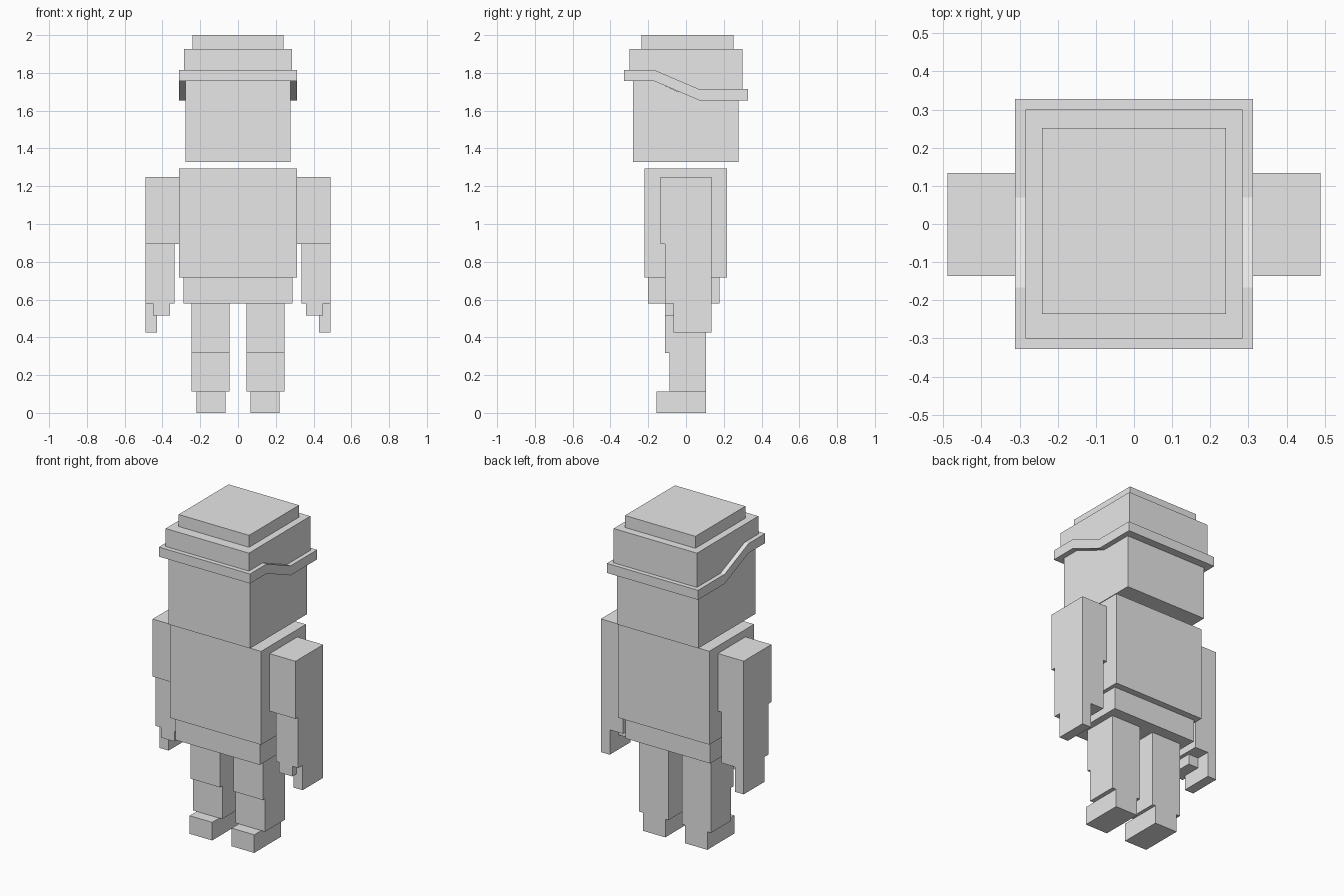
import bpy
import bmesh

if "Cube" in bpy.data.objects:
    bpy.data.objects.remove(bpy.data.objects["Cube"])

grey = bpy.data.materials.new("plain_grey")
grey.diffuse_color = (0.8, 0.8, 0.8, 1.0)
grey.use_nodes = True
grey.node_tree.nodes["Principled BSDF"].inputs["Base Color"].default_value = grey.diffuse_color


def prism(name, x0, x1, profile):
    """Extrude a (y, z) side profile from x0 to x1."""
    bm = bmesh.new()
    face = bm.faces.new([bm.verts.new((x0, y, z)) for y, z in profile])
    ext = bmesh.ops.extrude_face_region(bm, geom=[face])
    verts = [g for g in ext["geom"] if isinstance(g, bmesh.types.BMVert)]
    bmesh.ops.translate(bm, verts=verts, vec=(x1 - x0, 0, 0))
    bmesh.ops.recalc_face_normals(bm, faces=bm.faces)
    mesh = bpy.data.meshes.new(name)
    bm.to_mesh(mesh)
    bm.free()
    mesh.materials.append(grey)
    obj = bpy.data.objects.new(name, mesh)
    bpy.context.collection.objects.link(obj)
    return obj


def box(name, x0, x1, y0, y1, z0, z1):
    return prism(name, x0, x1, [(y0, z0), (y1, z0), (y1, z1), (y0, z1)])


def pair(name, x0, x1, profile):
    """Right part plus its mirror image on the left."""
    prism("right_" + name, x0, x1, profile)
    prism("left_" + name, -x1, -x0, profile)


def rect(y0, y1, z0, z1):
    return [(y0, z0), (y1, z0), (y1, z1), (y0, z1)]


# Torso and hips
box("torso", -0.312, 0.312, -0.22, 0.218, 0.717, 1.295)
box("hips", -0.289, 0.289, -0.20, 0.177, 0.579, 0.717)

# Head, floating just above the torso
box("head", -0.279, 0.279, -0.28, 0.278, 1.327, 1.70)

# Cap: stepped band, crown sitting on it, flat top
band_top = [(-0.328, 1.815), (-0.167, 1.815), (0.069, 1.714), (0.328, 1.714)]
band_low = [(y, z - 0.059) for y, z in band_top]
prism("cap_band", -0.312, 0.312, band_top + band_low[::-1])
crown_low = [(-0.30, 1.815), (-0.167, 1.815), (0.069, 1.714), (0.30, 1.714)]
prism("cap_crown", -0.285, 0.285, crown_low + [(0.30, 1.926), (-0.30, 1.926)])
box("cap_top", -0.241, 0.241, -0.236, 0.252, 1.926, 2.0)
# Forehead fills the head up to the raised front of the band
prism("forehead", -0.279, 0.279,
      [(-0.28, 1.70), (-0.04, 1.70), (-0.167, 1.757), (-0.28, 1.757)])

# Arms: sleeve, forearm, thumb and fingers
pair("sleeve", 0.312, 0.489, rect(-0.136, 0.134, 0.893, 1.249))
pair("forearm", 0.337, 0.489, rect(-0.11, 0.134, 0.579, 0.893))
pair("thumb", 0.359, 0.449, rect(-0.11, 0.05, 0.516, 0.579))
pair("fingers", 0.428, 0.489, rect(-0.067, 0.134, 0.425, 0.579))

# Legs: the thigh steps forward over the shin; shoes reach out in front
pair("leg", 0.046, 0.247, [(-0.11, 0.579), (-0.11, 0.316), (-0.088, 0.316),
                           (-0.088, 0.112), (0.107, 0.112), (0.107, 0.579)])
pair("shoe", 0.067, 0.221, rect(-0.157, 0.107, 0.0, 0.112))
